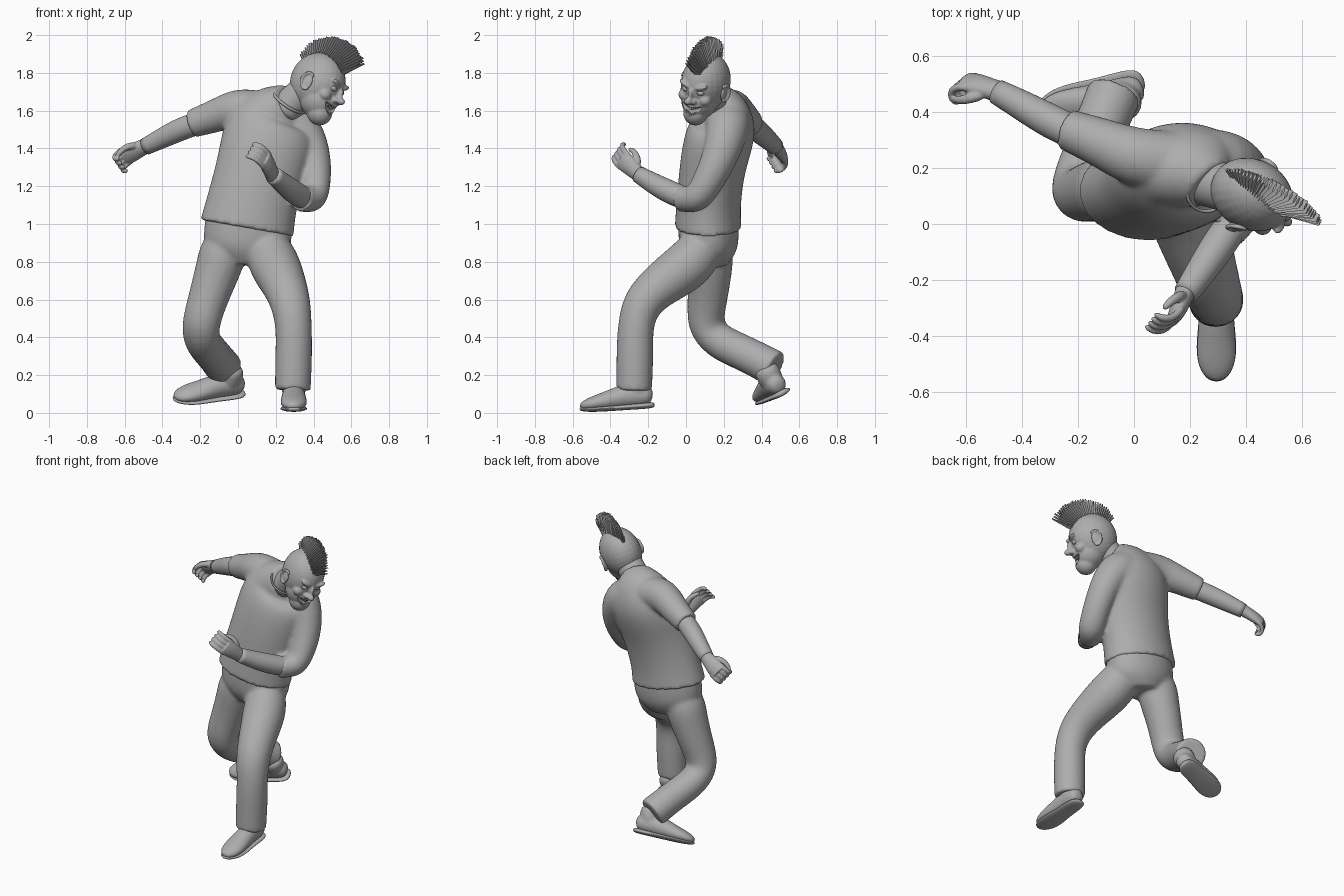
import bpy, bmesh, math, random
from mathutils import Vector, Matrix

cube = bpy.data.objects.get("Cube")
if cube:
    bpy.data.objects.remove(cube, do_unlink=True)

GREY = (0.42, 0.42, 0.42, 1)
grey = bpy.data.materials.new("plain grey")
grey.use_nodes = True
grey.diffuse_color = GREY
grey.node_tree.nodes["Principled BSDF"].inputs["Base Color"].default_value = GREY


def frame(origin, forward, up, size=1):
    """Local frame: -y is forward, z is up, x is the left side."""
    y = -Vector(forward).normalized()
    x = y.cross(Vector(up)).normalized()
    turn = Matrix((x, y, x.cross(y))).transposed().to_4x4()
    return Matrix.Translation(origin) @ turn @ Matrix.Scale(size, 4)


def tube(bm, rings, ref=(1, 0, 0), crisp=False, sides=12):
    """Loft ellipses (x, y, z, radius along ref, other radius) along a path."""
    crease = bm.edges.layers.float.get("crease_edge") or bm.edges.layers.float.new("crease_edge")
    centres = [Vector(r[:3]) for r in rings]
    loops = []
    for i, r in enumerate(rings):
        t = (centres[min(i + 1, len(rings) - 1)] - centres[max(i - 1, 0)]).normalized()
        a = Vector(ref)
        a = (a - t * a.dot(t)).normalized()
        b = t.cross(a)
        angles = [math.tau * k / sides for k in range(sides)]
        loops.append([bm.verts.new(centres[i] + a * math.cos(w) * r[3] * 1.03
                                   + b * math.sin(w) * r[-1] * 1.03) for w in angles])
    for lo, hi in zip(loops, loops[1:]):
        for k in range(sides):
            n = (k + 1) % sides
            bm.faces.new((lo[k], lo[n], hi[n], hi[k]))
    for cap in (bm.faces.new(loops[0][::-1]), bm.faces.new(loops[-1])):
        for e in cap.edges:
            e[crease] = 1.0 if crisp else 0.0


def blob(bm, loc, scale, tilt=0):
    m = Matrix.Translation(loc) @ Matrix.Rotation(tilt, 4, "Y") @ Matrix.Diagonal((*scale, 1))
    bmesh.ops.create_uvsphere(bm, u_segments=24, v_segments=16, radius=1, matrix=m)


def build(name, bm, matrix=None, subsurf=0, voxel=0, relax=0, smooth=True):
    bmesh.ops.recalc_face_normals(bm, faces=bm.faces[:])
    me = bpy.data.meshes.new(name)
    bm.to_mesh(me)
    bm.free()
    if matrix:
        me.transform(matrix)
    me.materials.append(grey)
    me.polygons.foreach_set("use_smooth", [smooth] * len(me.polygons))
    ob = bpy.data.objects.new(name, me)
    bpy.context.scene.collection.objects.link(ob)
    if subsurf:
        ob.modifiers.new("round", "SUBSURF").levels = subsurf
        ob.modifiers["round"].render_levels = subsurf
    if voxel:
        rm = ob.modifiers.new("blend", "REMESH")
        rm.mode, rm.voxel_size, rm.use_smooth_shade = "VOXEL", voxel, True
        sm = ob.modifiers.new("relax", "SMOOTH")
        sm.factor, sm.iterations = 0.5, relax
    return ob


# Shirt: torso, shoulder blades and two sleeves blended together
bm = bmesh.new()
tube(bm, [(.048, .117, .978, .25, .176), (.07, .118, 1.1, .236, .168), (.125, .138, 1.3, .236, .172),
          (.162, .175, 1.45, .25, .185), (.19, .205, 1.55, .23, .168), (.225, .185, 1.615, .175, .14),
          (.272, .14, 1.648, .1, .1)], crisp=True, sides=16)
tube(bm, [(.15, .22, 1.585, .115), (0, .235, 1.622, .108), (-.11, .29, 1.575, .09),
          (-.245, .34, 1.53, .075)], ref=(0, 0, 1), crisp=True)
tube(bm, [(.17, .215, 1.57, .13), (.335, .228, 1.53, .122), (.405, .19, 1.37, .095), (.41, .11, 1.21, .085),
          (.397, .053, 1.122, .082), (.33, -.03, 1.135, .07)], crisp=True)
blob(bm, (.24, .23, 1.5), (.17, .118, .15), .3)
build("shirt", bm, subsurf=2, voxel=.012, relax=7)

# Collar band
bm = bmesh.new()
ring = [Vector((math.cos(a) * .1, math.sin(a) * .1, 0)) for a in [math.tau * k / 24 for k in range(25)]]
tube(bm, [(*p, .009, .006) for p in ring], ref=(0, 0, 1), sides=8)
build("collar", bm, frame((.272, .14, 1.648), (.5, -.75, -.6), (.6, -.4, .7)), subsurf=1)

# Trousers: hips and two legs blended together
bm = bmesh.new()
tube(bm, [(.06, .118, 1.03, .23, .158), (.05, .12, .92, .234, .16), (.04, .12, .85, .218, .148),
          (.03, .12, .785, .13, .1)], crisp=True, sides=16)
tube(bm, [(.12, .11, .94, .1), (.165, .07, .85, .13), (.2, 0, .77, .137), (.24, -.12, .69, .122),
          (.28, -.24, .585, .108), (.297, -.27, .45, .096), (.295, -.27, .3, .1),
          (.29, -.275, .12, .096)], crisp=True)
tube(bm, [(-.05, .125, .94, .1), (-.08, .125, .85, .13), (-.105, .125, .76, .122), (-.16, .115, .6, .106),
          (-.202, .098, .46, .102), (-.192, .17, .375, .1), (-.13, .325, .31, .094), (-.07, .47, .232, .1)],
     crisp=True)
build("trousers", bm, subsurf=2, voxel=.012, relax=8)

# Shoes: upper plus flat sole
for name, m in (("left", frame((.295, -.265, .026), (0, -1, -.09), (0, 0, 1))),
                ("right", frame((-.06, .492, .09), (-.95, -.28, -.12), (0, -.48, .87)))):
    bm = bmesh.new()
    tube(bm, [(0, .095, .05, .035, .035), (0, .055, .065, .06, .062), (0, -.04, .072, .062, .068),
              (0, -.13, .055, .068, .053), (0, -.21, .045, .074, .042), (0, -.27, .038, .054, .028),
              (0, -.295, .03, .018, .015)])
    tube(bm, [(0, 0, .04, .06), (0, .02, .12, .068), (0, .02, .18, .068)])
    build(name + "_shoe", bm, m, subsurf=2, voxel=.008, relax=3)
    bm = bmesh.new()
    tube(bm, [(0, .102, .008, .03, .014), (0, .065, .008, .062, .018), (0, -.06, .01, .06, .016),
              (0, -.18, .012, .077, .016), (0, -.26, .016, .062, .014), (0, -.3, .022, .022, .01)])
    build(name + "_sole", bm, m, subsurf=2)

# Forearms
bm = bmesh.new()
tube(bm, [(-.18, .31, 1.545, .06), (-.3, .367, 1.505, .063), (-.4, .425, 1.455, .055), (-.49, .473, 1.41, .046)],
     ref=(0, 0, 1), crisp=True)
build("right_forearm", bm, subsurf=2)
bm = bmesh.new()
tube(bm, [(.36, .01, 1.13, .06), (.3, -.08, 1.165, .064), (.24, -.17, 1.213, .056), (.185, -.25, 1.262, .046)],
     crisp=True)
build("left_forearm", bm, subsurf=2)


# Hands: palm, four curled fingers and a thumb
def hand(name, m, thumb, curl):
    bm = bmesh.new()
    tube(bm, [(0, .03, 0, .034, .032), (0, -.02, 0, .036, .028), (0, -.07, 0, .046, .025),
              (0, -.105, -.004, .04, .018)], crisp=True)
    for i in range(4):
        x, y, z, w = (i - 1.5) * .023, -.095, 0, curl * .5
        pts = [(x, y + .02, z, .013)]
        for length in (.042, .034, .028):
            pts.append((x, y, z, .0125))
            y, z, w = y - length * math.cos(w), z - length * math.sin(w), w + curl
        tube(bm, pts + [(x, y, z, .008)], sides=8)
    tube(bm, [(thumb * .02, -.02, -.005, .018), (thumb * .05, -.055, -.02, .016),
              (thumb * .05, -.09, -.04, .014), (thumb * .035, -.12, -.05, .009)], ref=(0, 0, 1), sides=8)
    build(name, bm, m, subsurf=1, voxel=.005, relax=2)


hand("right_hand", frame((-.495, .477, 1.41), (-.86, .3, -.42), (.15, .75, .55), 1.25), 1, 1.15)
hand("left_hand", frame((.18, -.252, 1.265), (-.27, -.7, .62), (.8, -.45, -.1), 1.22), -1, .7)

# Neck
bm = bmesh.new()
tube(bm, [(.245, .155, 1.6, .088), (.31, .135, 1.67, .086), (.4, .11, 1.74, .09)], crisp=True)
build("neck", bm, subsurf=2)

# Head: skull, jaw, cheeks, brows, nose and chin blended, then the mouth cut out
HEAD = frame((.43, .1, 1.75), (.8, -.5, -.3), (.385, .07, .91))
bm = bmesh.new()
blob(bm, (0, .01, 0), (.125, .152, .158))
blob(bm, (0, -.04, -.085), (.098, .104, .105))
blob(bm, (0, -.075, -.15), (.066, .068, .068))
blob(bm, (0, -.135, -.025), (.016, .03, .04))
blob(bm, (0, -.163, -.055), (.021, .03, .02))
for s in (-1, 1):
    blob(bm, (s * .02, -.145, -.06), (.016, .02, .014))
    blob(bm, (s * .045, -.126, .022), (.042, .022, .014), -s * .35)
    blob(bm, (s * .06, -.098, -.055), (.036, .034, .032))
head = build("head", bm, HEAD, voxel=.006, relax=5)
bm = bmesh.new()
tube(bm, [(-.062, -.12, -.088, .005), (-.036, -.14, -.112, .021, .035), (0, -.15, -.126, .029, .036),
          (.036, -.14, -.112, .021, .035), (.062, -.12, -.088, .005)], ref=(0, 0, 1))
cutter = build("mouth_cutter", bm, HEAD, subsurf=2)
cutter.hide_render = True
cutter.hide_set(True)
cut = head.modifiers.new("mouth", "BOOLEAN")
cut.operation, cut.object = "DIFFERENCE", cutter

# Teeth in two curved rows
bm = bmesh.new()
for z in (-.106, -.146):
    for i in range(-3, 4):
        x = i * .0105
        m = Matrix.Translation((x, -.13 + abs(x) * .3, z + abs(x) * .4)) @ Matrix.Diagonal((.0095, .012, .015, 1))
        bmesh.ops.create_cube(bm, size=1, matrix=m)
build("teeth", bm, HEAD, smooth=False)

# Eyes and ears
bm = bmesh.new()
for s in (-1, 1):
    blob(bm, (s * .043, -.119, -.008), (.023, .02, .016))
build("eyes", bm, HEAD)
bm = bmesh.new()
for s in (-1, 1):
    blob(bm, (s * .122, -.005, -.03), (.012, .028, .044))
    rim = [(s * (.13 + .008 * math.cos(a)), -.005 + math.cos(a) * .031, -.025 + math.sin(a) * .046, .009)
           for a in [-2.2 + k * .42 for k in range(12)]]
    tube(bm, rim, sides=8)
build("ears", bm, HEAD, subsurf=1, voxel=.005, relax=2)

# Mohawk: a fan of flat tapered tufts over the crown, slightly uneven
random.seed(4)
bm = bmesh.new()
COUNT = 30
for i in range(COUNT):
    f = i / (COUNT - 1)
    angle = math.radians(40 + 109 * f)
    reach = .276 - .068 * f ** 2 - random.uniform(0, .01)
    width = .016 + .036 * math.sin(math.pi * min(f + .08, 1)) ** .6
    inner = .13
    m = (Matrix.Rotation(math.pi / 2 - angle, 4, "X") @ Matrix.Translation((0, 0, (inner + reach) / 2))
         @ Matrix.Rotation(random.uniform(-.05, .05), 4, "Y") @ Matrix.Diagonal((width, .012, reach - inner, 1)))
    bmesh.ops.create_cone(bm, cap_ends=True, segments=4, radius1=1, radius2=.4, depth=1, matrix=m)
build("mohawk", bm, HEAD, smooth=False)
